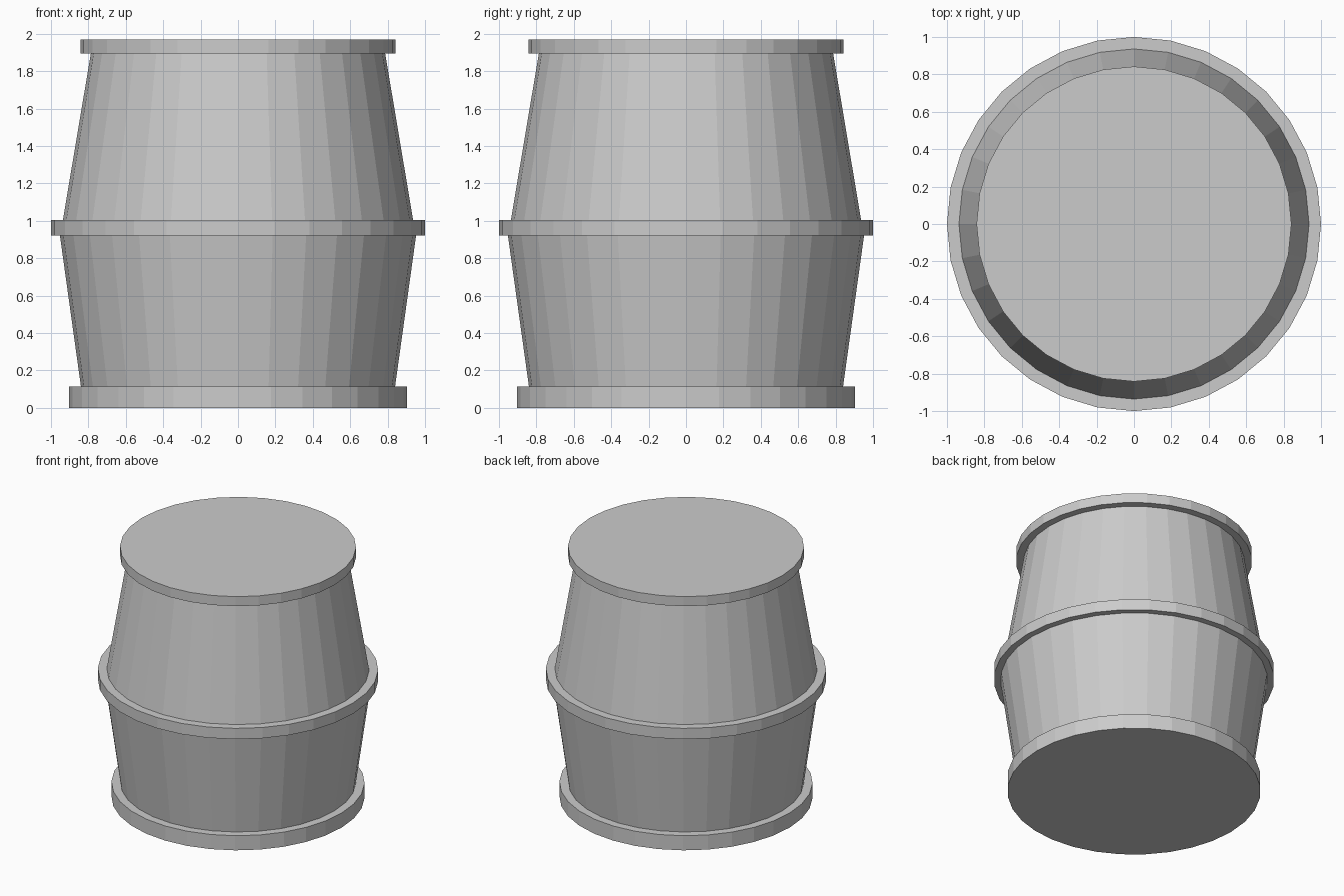
import bpy, bmesh
from math import cos, sin, tau

if "Cube" in bpy.data.objects:
    bpy.data.objects.remove(bpy.data.objects["Cube"])

SIDES = 32

# Radius and height up the outside: base hoop, lower staves, middle hoop, upper staves, lid
PROFILE = [
    (0.903, 0.0), (0.903, 0.115),
    (0.840, 0.115), (0.952, 0.92),
    (1.0, 0.92), (1.0, 1.005),
    (0.936, 1.005), (0.787, 1.893),
    (0.842, 1.893), (0.842, 1.968),
]


def lathe(name, profile):
    """Closed, flat-shaded solid of revolution about z."""
    bm = bmesh.new()
    rings = [[bm.verts.new((r * cos(tau * i / SIDES), r * sin(tau * i / SIDES), z))
              for i in range(SIDES)] for r, z in profile]
    for low, high in zip(rings, rings[1:]):
        for i in range(SIDES):
            j = (i + 1) % SIDES
            bm.faces.new((low[i], low[j], high[j], high[i]))
    # Flat bottom and lid
    bm.faces.new(rings[0][::-1])
    bm.faces.new(rings[-1])
    mesh = bpy.data.meshes.new(name)
    bm.to_mesh(mesh)
    bm.free()
    obj = bpy.data.objects.new(name, mesh)
    bpy.context.collection.objects.link(obj)
    return obj


lathe("barrel", PROFILE)
